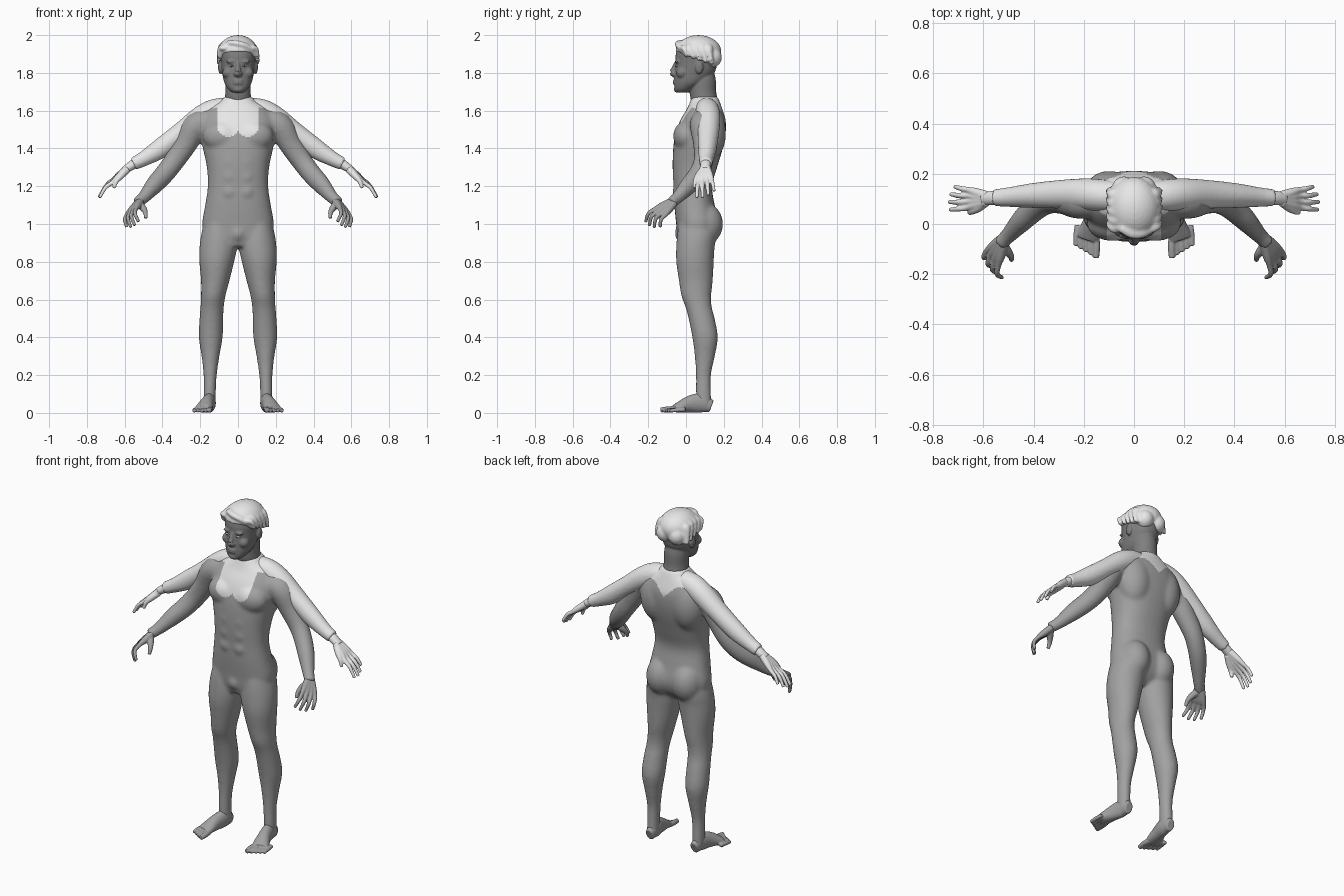
import bpy, bmesh, math
from mathutils import Vector, Matrix

cube = bpy.data.objects.get("Cube")
if cube:
    bpy.data.objects.remove(cube, do_unlink=True)


def material(name, value):
    mat = bpy.data.materials.new(name)
    mat.use_nodes = True
    colour = (value, value, value, 1)
    mat.diffuse_color = colour
    bsdf = next(n for n in mat.node_tree.nodes if n.type == 'BSDF_PRINCIPLED')
    bsdf.inputs["Base Color"].default_value = colour
    return mat


LIGHT = material("light grey", .8)
BODY = material("mid grey", .36)
FACE = material("dark grey", .21)
PUPIL = material("near black", .04)


def spline(rows, steps=5):
    """Smoothly interpolate rows of numbers."""
    rows = [Vector(r) for r in rows]
    out = []
    for i in range(len(rows) - 1):
        b, c = rows[i], rows[i + 1]
        a = rows[max(i - 1, 0)]
        d = rows[min(i + 2, len(rows) - 1)]
        for k in range(steps):
            t = k / steps
            out.append(b + (c - a) * (t / 2)
                       + (a * 2 - b * 5 + c * 4 - d) * (t * t / 2)
                       + (b * 3 - a - c * 3 + d) * (t ** 3 / 2))
    return out + [rows[-1]]


def skin(bm, rings, side, sides=32, power=2.0):
    """Join (centre, u, v) rings into a closed, rounded solid."""
    loops = []
    for centre, u, v in rings:
        loop = []
        for k in range(sides):
            a = math.tau * k / sides
            cu, cv = math.cos(a), math.sin(a)
            p = (centre + u * math.copysign(abs(cu) ** (2 / power), cu)
                 + v * math.copysign(abs(cv) ** (2 / power), cv))
            loop.append(bm.verts.new((p.x * side, p.y, p.z)))
        loops.append(loop)
    for lower, upper in zip(loops, loops[1:]):
        for k in range(sides):
            n = (k + 1) % sides
            bm.faces.new((lower[k], lower[n], upper[n], upper[k]))
    bm.faces.new(loops[0][::-1])
    bm.faces.new(loops[-1])


def stack(bm, rows, side=1, power=2.0):
    """Upright form from rows of z, x min, x max, y min, y max."""
    rings = []
    for z, xa, xb, ya, yb in spline(rows):
        rings.append((Vector(((xa + xb) / 2, (ya + yb) / 2, z)),
                      Vector(((xb - xa) / 2, 0, 0)), Vector((0, (yb - ya) / 2, 0))))
    skin(bm, rings, side, power=power)


def tube(bm, rows, side=1, sides=20):
    """Limb along a path from rows of x, y, z, width radius, thickness radius."""
    rows = spline(rows)
    pts = [Vector(r[:3]) for r in rows]
    rings = []
    for i, p in enumerate(pts):
        t = (pts[min(i + 1, len(pts) - 1)] - pts[max(i - 1, 0)]).normalized()
        u = t.cross(Vector((0, 0, 1))).normalized()
        rings.append((p, u * rows[i][3], u.cross(t) * rows[i][4]))
    skin(bm, rings, side, sides)


def blob(bm, centre, radii, side=1):
    place = Matrix.Translation((centre[0] * side, centre[1], centre[2]))
    bmesh.ops.create_uvsphere(bm, u_segments=24, v_segments=16, radius=1,
                              matrix=place @ Matrix.Diagonal((*radii, 1)))


def finish(bm, name, mats, voxel=None, smooth=4, rule=None):
    """Make the object, fuse its forms and colour its faces."""
    bmesh.ops.recalc_face_normals(bm, faces=bm.faces)
    mesh = bpy.data.meshes.new(name)
    bm.to_mesh(mesh)
    bm.free()
    obj = bpy.data.objects.new(name, mesh)
    bpy.context.collection.objects.link(obj)
    if voxel:
        fuse = obj.modifiers.new("fuse", 'REMESH')
        fuse.mode, fuse.voxel_size = 'VOXEL', voxel
        soft = obj.modifiers.new("soften", 'SMOOTH')
        soft.factor, soft.iterations = .5, smooth
        graph = bpy.context.evaluated_depsgraph_get()
        fused = bpy.data.meshes.new_from_object(obj.evaluated_get(graph))
        obj.modifiers.clear()
        obj.data = mesh = fused
    mesh.materials.clear()
    for mat in mats:
        mesh.materials.append(mat)
    for face in mesh.polygons:
        face.use_smooth = True
        face.material_index = int(rule(face.center)) if rule else 0


def hand(name, mat, side, wrist, first, last, bend, tip, thumb):
    """Four fingers fanned from the wrist between two end knuckles, and a thumb."""
    bm = bmesh.new()
    wrist, first, last, bend, tip = map(Vector, (wrist, first, last, bend, tip))
    middle = first.lerp(last, .5)
    for i in range(4):
        base = first.lerp(last, i / 3)
        fan = (base - middle) * .3
        reach = (.92, 1, .95, .75)[i]
        start = wrist + fan
        path = [(start, .02), (start.lerp(base, .6), .018), (base, .012),
                (base + bend * reach + fan / 2, .0105), (base + tip * reach + fan, .0085)]
        tube(bm, [(*p, r, r) for p, r in path], side, 12)
    radii = (.02, .018, .013, .009)
    tube(bm, [(*p, r, r) for p, r in zip(thumb, radii)], side, 12)
    finish(bm, name, [mat], .004, 3)


# Torso, legs and lowered arms fused into one body
body = bmesh.new()
torso = [(.88, .1, -.03, .1), (.93, .17, -.045, .15), (1, .19, -.052, .17),
         (1.1, .174, -.062, .152), (1.2, .16, -.066, .138), (1.3, .165, -.071, .165),
         (1.4, .186, -.068, .195), (1.48, .2, -.056, .21), (1.55, .2, -.03, .21),
         (1.61, .16, .005, .192), (1.65, .095, .022, .178), (1.675, .074, .032, .168)]
stack(body, [(z, -w, w, f, b) for z, w, f, b in torso], power=2.3)
blob(body, (0, -.015, .95), (.045, .045, .05))
for s in (1, -1):
    blob(body, (.085, .095, 1), (.088, .101, .115), s)        # buttock
    blob(body, (.088, .0, 1.465), (.1, .068, .08), s)        # chest muscle
    blob(body, (.1, .12, 1.48), (.1, .092, .15), s)          # shoulder blade
    for z in (1.17, 1.25, 1.33):
        blob(body, (.042, -.04, z), (.045, .032, .042), s)   # stomach muscle
    stack(body, [(.03, .117, .181, .057, .138), (.1, .117, .183, .052, .133),
                 (.2, .112, .183, .052, .133), (.3, .098, .193, .046, .153),
                 (.4, .081, .208, .033, .169), (.5, .078, .204, .013, .152),
                 (.56, .075, .199, -.003, .137), (.62, .066, .196, -.025, .134),
                 (.7, .045, .196, -.038, .142), (.8, .02, .205, -.052, .147),
                 (.88, .004, .204, -.052, .152), (.96, .01, .192, -.045, .16),
                 (1.04, .03, .165, -.03, .13)], s)
    tube(body, [(.13, .1, 1.545, .07, .07), (.22, .092, 1.52, .072, .072),
                (.28, .096, 1.42, .058, .062), (.34, .092, 1.33, .052, .056),
                (.39, .065, 1.265, .05, .054), (.44, .02, 1.21, .046, .05),
                (.5, -.045, 1.14, .033, .034), (.535, -.08, 1.113, .03, .031)], s)


def upper_patch(c):
    """Light collar, chest patch and upper back."""
    x = abs(c.x)
    if c.y > .1:
        return x < .2 and c.z > 1.6 - max(0, .07 - x)
    return c.z > 1.615 or (x < .11 and c.z > 1.46 + 12 * (x - .05) ** 2)


finish(body, "body", [BODY, LIGHT], .008, 18, upper_patch)

for s, which in ((1, "left"), (-1, "right")):
    # Foot with five toes
    bm = bmesh.new()
    tube(bm, [(.148, .135, .035, .024, .033), (.15, .08, .052, .033, .051),
              (.163, .02, .046, .036, .045), (.178, -.035, .03, .045, .029),
              (.186, -.06, .022, .045, .02)], s)
    for i in range(5):
        x, y, r = .15 + .02 * i, -.122 + .012 * i, (.0155 if i == 0 else .0115)
        tube(bm, [(x * .9 + .018, y + .07, r + .006, r, r), (x, y + .03, r + .004, r, r),
                  (x + .002, y - .013, r, r * .85, r * .85)], s, 12)
    finish(bm, which + "_foot", [BODY], .004, 3)

    # Lowered hand
    hand(which + "_lowered_hand", BODY, s, (.525, -.07, 1.115),
         (.54, -.163, 1.08), (.588, -.11, 1.048), (.01, -.035, -.03),
         (-.008, -.046, -.08),
         [(.525, -.08, 1.11), (.503, -.11, 1.085), (.49, -.13, 1.06), (.488, -.145, 1.03)])

    # Raised sleeve with a cuff, and its hand
    bm = bmesh.new()
    tube(bm, [(.06, .11, 1.605, .062, .065), (.13, .114, 1.595, .064, .065),
              (.2, .118, 1.558, .064, .063), (.3, .118, 1.484, .057, .055),
              (.41, .113, 1.4, .049, .053), (.5, .107, 1.345, .039, .04),
              (.555, .105, 1.318, .034, .034)], s)
    finish(bm, which + "_raised_sleeve", [LIGHT], .008, 3)
    bm = bmesh.new()
    tube(bm, [(.52, .105, 1.335, .028, .026), (.56, .104, 1.312, .028, .025),
              (.6, .1, 1.285, .026, .02)], s)
    finish(bm, which + "_raised_wrist", [LIGHT])
    hand(which + "_raised_hand", LIGHT, s, (.585, .1, 1.295),
         (.665, .065, 1.22), (.66, .136, 1.235), (.04, 0, -.03), (.073, .003, -.085),
         [(.59, .09, 1.285), (.62, .065, 1.255), (.645, .05, 1.225), (.657, .045, 1.19)])

# Head and neck
head = bmesh.new()
skull = [(1.695, .03, -.048, .01), (1.715, .052, -.06, .04), (1.75, .073, -.062, .1),
         (1.8, .084, -.06, .15), (1.85, .09, -.056, .165), (1.9, .094, -.054, .172),
         (1.95, .085, -.035, .155), (1.98, .05, .01, .11)]
stack(head, [(z, -w, w, f, b) for z, w, f, b in skull], power=2.2)
neck = [(1.62, .07, .04, .16), (1.66, .07, .025, .166), (1.7, .067, .02, .16),
        (1.76, .067, .02, .158), (1.8, .06, .03, .15)]
stack(head, [(z, -w, w, f, b) for z, w, f, b in neck])
tube(head, [(0, -.05, 1.855, .01, .012), (0, -.062, 1.825, .013, .014),
            (0, -.073, 1.802, .018, .016), (0, -.058, 1.785, .019, .012)])
for z in (1.758, 1.745):
    blob(head, (0, -.058, z), (.027, .012, .008))            # lips
blob(head, (0, -.05, 1.713), (.026, .015, .016))             # chin
for s in (1, -1):
    blob(head, (.036, -.046, 1.86), (.028, .013, .009), s)   # brow
    blob(head, (.016, -.064, 1.794), (.009, .012, .009), s)  # nostril
    blob(head, (.05, -.022, 1.8), (.033, .03, .03), s)       # cheek
    blob(head, (.093, .07, 1.83), (.013, .022, .036), s)     # ear
finish(head, "head", [FACE], .005, 5)

# Eyes
for s, which in ((1, "left"), (-1, "right")):
    bm = bmesh.new()
    blob(bm, (.034, -.048, 1.838), (.014, .01, .006), s)
    finish(bm, which + "_eye", [LIGHT])
    bm = bmesh.new()
    blob(bm, (.034, -.055, 1.838), (.005, .004, .005), s)
    finish(bm, which + "_pupil", [PUPIL])

# Hair: sloping cap, side-parted locks and two lobes at the back
hair = bmesh.new()
blob(hair, (0, .066, 1.912), (.104, .122, .088))
bmesh.ops.bisect_plane(hair, geom=hair.verts[:] + hair.edges[:] + hair.faces[:],
                       plane_co=(0, .065, 1.878), plane_no=(0, .3, 1), clear_inner=True)
bmesh.ops.holes_fill(hair, edges=[e for e in hair.edges if e.is_boundary])
for i in range(5):
    y = -.005 + .032 * i
    arch = 1.976 - 5 * (y - .065) ** 2
    for s in (1, -1):
        tube(hair, [(-.03, y, arch, .022, .016), (s * .06 - .01, y - .01, arch - .02, .024, .016),
                    (s * .088, y, 1.93, .022, .015), (s * .095, y + .015, 1.885 - .01 * i, .02, .01)])
tube(hair, [(-.05, -.015, 1.96, .02, .016), (.0, -.036, 1.955, .024, .016),
            (.05, -.025, 1.935, .022, .016), (.088, .01, 1.89, .016, .012)])
tube(hair, [(-.04, -.015, 1.96, .02, .016), (-.075, -.005, 1.93, .02, .014),
            (-.094, .02, 1.875, .014, .01)])
for s in (1, -1):
    blob(hair, (.04, .135, 1.882), (.05, .055, .054), s)
finish(hair, "hair", [LIGHT], .006, 6)
